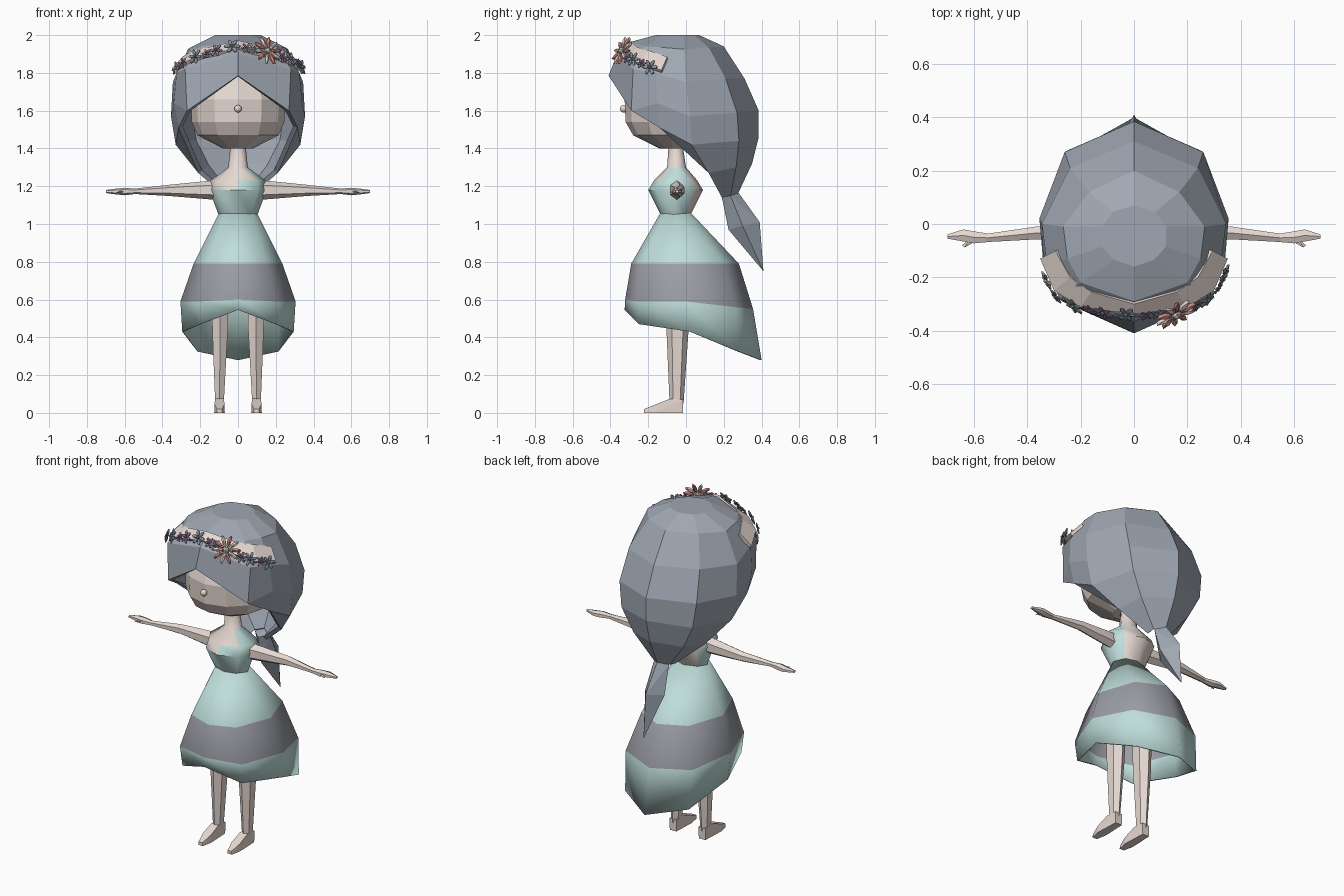
import bpy, bmesh, math
from mathutils import Vector, Matrix

if "Cube" in bpy.data.objects:
    bpy.data.objects.remove(bpy.data.objects["Cube"])


def material(name, rgb):
    m = bpy.data.materials.new(name)
    m.diffuse_color = (*rgb, 1)
    m.use_nodes = True
    m.node_tree.nodes["Principled BSDF"].inputs["Base Color"].default_value = m.diffuse_color
    return m


SKIN = material("skin", (0.79, 0.69, 0.64))
HAIR = material("grey_hair", (0.35, 0.39, 0.45))
TEAL = material("pale_teal", (0.52, 0.73, 0.70))
GREY = material("grey_stripe", (0.33, 0.34, 0.38))
SLATE = material("slate_petal", (0.28, 0.35, 0.40))
PURPLE = material("purple_petal", (0.32, 0.20, 0.36))
CORAL = material("coral_petal", (0.68, 0.27, 0.22))


def finish(name, bm, mats, smooth=None, thick=0, mirror=False):
    me = bpy.data.meshes.new(name)
    bm.to_mesh(me)
    bm.free()
    for m in mats:
        me.materials.append(m)
    if smooth:
        me.polygons.foreach_set("use_smooth", [True] * len(me.polygons))
        me.set_sharp_from_angle(angle=math.radians(smooth))
    ob = bpy.data.objects.new(name, me)
    bpy.context.collection.objects.link(ob)
    if thick:
        mod = ob.modifiers.new("thickness", 'SOLIDIFY')
        mod.thickness, mod.offset = thick, -1
    if mirror:
        ob.modifiers.new("mirror", 'MIRROR')
    return ob


def shell(name, cols, mats, rule=None, top=False, bottom=False, **kw):
    """Skin columns running front to back on +x, mirrored to -x; rows go downward."""
    bm = bmesh.new()
    cols = cols + [[(-x, y, z) for x, y, z in c] for c in cols[-2:0:-1]]
    vs = [[bm.verts.new(p) for p in c] for c in cols]
    for i, a in enumerate(vs):
        b = vs[(i + 1) % len(vs)]
        for r in range(max(len(a), len(b)) - 1):
            ring = a[r:r + 2] + b[r:r + 2][::-1]
            if len(ring) < 3 or r >= min(len(a), len(b)):
                continue
            f = bm.faces.new(ring)
            if rule:
                f.material_index = rule(r, f.calc_center_median())
    if top:
        bm.faces.new([c[0] for c in vs])
    if bottom:
        bm.faces.new([c[-1] for c in vs][::-1])
    return finish(name, bm, mats, **kw)


def ellipse_cols(rows, n):
    """Columns for elliptical rows (z, centre y, x radius, y radius)."""
    return [[(rx * math.sin(math.pi * i / n), cy - ry * math.cos(math.pi * i / n), z)
             for z, cy, rx, ry in rows] for i in range(n + 1)]


def tube(name, rings, axis, mat, n=6):
    """Loft of ellipses (centre, radius a, radius b) along the x or z axis, both sides."""
    bm = bmesh.new()
    loops = []
    for c, ra, rb in rings:
        loop = []
        for k in range(n):
            t = 2 * math.pi * (k + 0.5) / n
            a, b = ra * math.cos(t), rb * math.sin(t)
            off = (0, a, b) if axis == 'x' else (a, b, 0)
            loop.append(bm.verts.new(Vector(c) + Vector(off)))
        loops.append(loop)
    for p, q in zip(loops, loops[1:]):
        for k in range(n):
            bm.faces.new((p[k], p[(k + 1) % n], q[(k + 1) % n], q[k]))
    bm.faces.new(loops[0])
    bm.faces.new(loops[-1])
    bmesh.ops.recalc_face_normals(bm, faces=bm.faces)
    return finish(name, bm, [mat], smooth=35, mirror=True)


def hull(name, pts, mat, mirror=False):
    bm = bmesh.new()
    for p in pts:
        bm.verts.new(p)
    bmesh.ops.convex_hull(bm, input=bm.verts)
    bmesh.ops.recalc_face_normals(bm, faces=bm.faces)
    return finish(name, bm, [mat], mirror=mirror)


# Hair: faceted cap, pointed at the brow, sweeping back to a gathered end
shell("hair", [
    [(0, -.16, 2), (0, -.29, 1.965), (0, -.365, 1.90), (0, -.41, 1.785)],
    [(.075, -.135, 2), (.2, -.22, 1.94), (.28, -.28, 1.82), (.27, -.29, 1.60)],
    [(.12, -.085, 2), (.25, -.13, 1.935), (.325, -.16, 1.80), (.34, -.15, 1.64),
     (.315, -.14, 1.51)],
    [(.12, -.01, 2), (.265, -.01, 1.925), (.345, 0, 1.75), (.355, .02, 1.57),
     (.33, .03, 1.42), (.21, .12, 1.27), (.06, .19, 1.14)],
    [(.08, .045, 2), (.17, .12, 1.935), (.24, .21, 1.77), (.26, .27, 1.59),
     (.24, .28, 1.44), (.17, .265, 1.30), (.055, .235, 1.15)],
    [(0, .07, 2), (0, .2, 1.94), (0, .31, 1.77), (0, .385, 1.60),
     (0, .385, 1.46), (0, .35, 1.32), (0, .275, 1.16)],
], [HAIR], top=True, thick=0.025)

# Tail of hair below the gather
hull("hair_tail", [(0, .19, 1.14), (0, .275, 1.17), (.05, .235, 1.15), (-.05, .235, 1.15),
                   (0, .39, 1.01), (0, .225, .97), (.065, .3, .99), (-.065, .3, .99),
                   (0, .41, .75)], HAIR)

# Head and nose
shell("head", ellipse_cols([(1.86, -.08, .12, .12), (1.77, -.08, .22, .21), (1.66, -.08, .25, .245),
                            (1.54, -.08, .245, .24), (1.47, -.08, .215, .2),
                            (1.40, -.07, .08, .07)], 6), [SKIN], top=True, bottom=True)
bm = bmesh.new()
bmesh.ops.create_uvsphere(bm, u_segments=8, v_segments=6, radius=.02,
                          matrix=Matrix.Translation((0, -.33, 1.61)))
finish("nose", bm, [SKIN], smooth=60)


# Neck and torso with a one-shoulder bodice, open at the back
def bodice(r, c):
    if c.y > 0 and abs(c.x) < .08:
        return 0
    return int(r == 3 or (r == 2 and c.x > 0) or (r == 1 and c.x > .06))


shell("torso", ellipse_cols([(1.42, -.055, .04, .037), (1.30, -.05, .052, .05),
                             (1.23, -.055, .145, .115), (1.18, -.055, .152, .145),
                             (1.04, -.055, .10, .075)], 4),
      [SKIN, TEAL], bodice, top=True, bottom=True, smooth=50)

# Striped skirt, hem dropping toward the back
shell("skirt", [
    [(0, -.135, 1.06), (0, -.29, .79), (0, -.322, .60), (0, -.325, .545)],
    [(.075, -.11, 1.06), (.15, -.235, .79), (.21, -.26, .59), (.2, -.25, .47)],
    [(.10, -.055, 1.06), (.235, -.02, .79), (.305, 0, .59), (.295, .02, .43)],
    [(.07, .005, 1.06), (.16, .2, .79), (.225, .26, .56), (.215, .28, .325)],
    [(0, .025, 1.06), (0, .28, .79), (0, .355, .55), (0, .40, .28)],
], [TEAL, GREY], lambda r, c: int(r == 1), smooth=50, thick=0.008)

# Arms, hands and thumbs
tube("arms", [((.12, -.05, 1.18), .04, .052), ((.36, -.033, 1.178), .028, .03),
              ((.55, -.052, 1.173), .018, .014)], 'x', SKIN)
tube("hands", [((.545, -.052, 1.173), .018, .014), ((.60, -.05, 1.172), .026, .02),
               ((.64, -.043, 1.172), .026, .016), ((.70, -.047, 1.172), .009, .008)], 'x', SKIN)
hull("thumbs", [(.585, -.06, 1.175), (.615, -.055, 1.18), (.6, -.06, 1.16),
                (.635, -.088, 1.17), (.645, -.08, 1.165)], SKIN, mirror=True)

# Legs and feet
tube("legs", [((.095, -.045, .78), .055, .065), ((.095, -.045, .43), .047, .058),
              ((.098, -.05, .05), .026, .037)], 'z', SKIN)
hull("feet", [(.098 + s * w, y, z) for s in (-1, 1) for w, y, z in
              [(.022, -.015, 0), (.024, -.015, .07), (.024, -.085, .075), (.028, -.16, 0),
               (.026, -.16, .045), (.015, -.222, 0), (.013, -.222, .02)]], SKIN, mirror=True)

# Crown band lying on the hair: (x, outer y, outer z, inner y, inner x, inner z)
half = [(0, -.34, 1.93, -.30, 0, 1.972), (.2, -.312, 1.89, -.255, .16, 1.935),
        (.3, -.25, 1.85, -.2, .24, 1.92), (.352, -.13, 1.815, -.10, .295, 1.885)]
full = [(-a, b, c, d, -e, f) for a, b, c, d, e, f in half[:0:-1]] + half
bm = bmesh.new()
rows = [(bm.verts.new((a, b, c)), bm.verts.new((e, d, f))) for a, b, c, d, e, f in full]
for p, q in zip(rows, rows[1:]):
    bm.faces.new((p[0], q[0], q[1], p[1]))
finish("crown_band", bm, [SKIN], thick=0.02)


def flower(i, x, y, z, r, n, mats):
    """Ring of flattened petals around a bead, facing away from the head."""
    pos = Vector((x, y, z))
    face = (pos - Vector((0, -.05, 1.76))).normalized()
    base = Matrix.Translation(pos) @ face.to_track_quat('Z', 'Y').to_matrix().to_4x4()
    bm = bmesh.new()
    parts = [(base @ Matrix.Rotation(2 * math.pi * k / n, 4, 'Z')
              @ Matrix.Translation((r * .58, 0, .004))
              @ Matrix.Diagonal((r * .45, r * 1.45 / n, r * .16, 1)), k % 2) for k in range(n)]
    parts.append((base @ Matrix.Translation((0, 0, .008)) @ Matrix.Scale(r * .22, 4), 1))
    for mat, idx in parts:
        old = set(bm.faces)
        bmesh.ops.create_icosphere(bm, subdivisions=1, radius=1, matrix=mat)
        for f in set(bm.faces) - old:
            f.material_index = idx
    finish(f"flower_{i}", bm, mats)


# Flowers along the crown
blue, violet = [SLATE, SLATE], [PURPLE, PURPLE]
for i, args in enumerate([
        (-.325, -.21, 1.825, .04, 6, [SLATE, SKIN]), (-.29, -.27, 1.85, .033, 6, violet),
        (-.225, -.305, 1.885, .045, 6, blue), (-.165, -.32, 1.90, .03, 6, violet),
        (-.115, -.33, 1.918, .04, 6, violet), (-.03, -.335, 1.94, .045, 6, blue),
        (.045, -.34, 1.93, .032, 6, violet), (.085, -.335, 1.925, .033, 6, blue),
        (.155, -.335, 1.915, .085, 10, [CORAL, SKIN]), (.235, -.305, 1.88, .035, 6, violet),
        (.275, -.28, 1.872, .042, 6, blue), (.315, -.235, 1.85, .03, 6, violet),
        (.335, -.19, 1.83, .045, 6, blue)]):
    flower(i + 1, *args)
